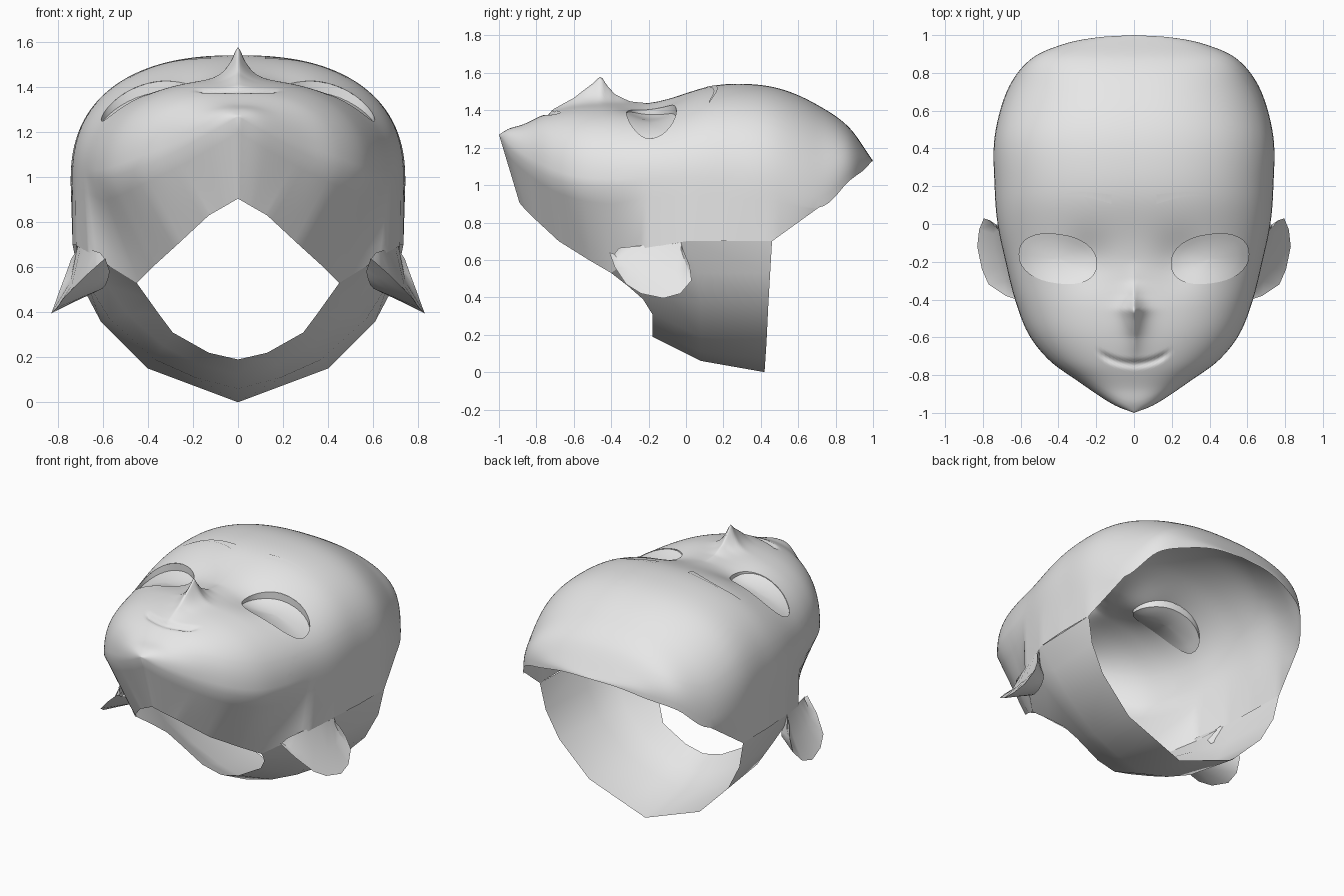
import bpy, bmesh, math
from mathutils import Vector

if "Cube" in bpy.data.objects:
    bpy.data.objects.remove(bpy.data.objects["Cube"])

skin = bpy.data.materials.new("light_grey")
skin.diffuse_color = (0.8, 0.8, 0.8, 1)
skin.use_nodes = True
skin.node_tree.nodes["Principled BSDF"].inputs["Base Color"].default_value = skin.diffuse_color


def lerp(keys, v):
    """Piecewise linear lookup in (position, value) pairs."""
    if v <= keys[0][0]:
        return keys[0][1]
    for (a, p), (b, q) in zip(keys, keys[1:]):
        if v <= b:
            return p + (q - p) * (v - a) / max(b - a, 1e-9)
    return keys[-1][1]


def curve(keys, v):
    """Smooth lookup (Hermite with averaged slopes)."""
    n = len(keys)
    v = min(max(v, keys[0][0]), keys[-1][0])
    i = next(k for k in range(n - 1) if v <= keys[k + 1][0])

    def slope(k):
        a, b = keys[max(k - 1, 0)], keys[min(k + 1, n - 1)]
        return (b[1] - a[1]) / (b[0] - a[0])
    (a, p), (b, q) = keys[i], keys[i + 1]
    h = b - a
    t = (v - a) / h
    return (p * (1 + 2 * t) * (1 - t) ** 2 + q * t * t * (3 - 2 * t)
            + h * slope(i) * t * (1 - t) ** 2 + h * slope(i + 1) * t * t * (t - 1))


def smooth(t):
    t = min(max(t, 0), 1)
    return t * t * (3 - 2 * t)


def cut_hole(bm, loop):
    """Cut a convex counter-clockwise outline (seen from above) out of the mesh."""
    cx, cy = (sum(c) / len(loop) for c in zip(*loop))
    inside = [f for f in bm.faces if (f.calc_center_median().xy - Vector((cx, cy))).length < .3
              and f.calc_center_median().z > 1]
    for (ax, ay), (bx, by) in zip(loop, loop[1:] + loop[:1]):
        no = Vector((by - ay, ax - bx, 0)).normalized()
        co = Vector((ax, ay, 0))
        geom = list({e for f in inside for e in f.edges} | {v for f in inside for v in f.verts}) + inside
        res = bmesh.ops.bisect_plane(bm, geom=geom, dist=1e-5, plane_co=co, plane_no=no)
        faces = {g for g in res['geom'] if isinstance(g, bmesh.types.BMFace)}
        inside = [f for f in faces if (f.calc_center_median() - co).dot(no) < 0]
    bmesh.ops.delete(bm, geom=inside, context='FACES')


def sheet(name, rows, angle, flip=False, hole=None):
    """Skin a grid of points and mirror it across x."""
    bm = bmesh.new()
    vs = [[bm.verts.new(p) for p in r] for r in rows]
    for a, b in zip(vs, vs[1:]):
        for i in range(len(a) - 1):
            f = (a[i], a[i + 1], b[i + 1], b[i])
            bm.faces.new(f[::-1] if flip else f)
    bmesh.ops.remove_doubles(bm, verts=bm.verts, dist=0.0004)
    if hole:
        cut_hole(bm, hole)
    me = bpy.data.meshes.new(name)
    bm.to_mesh(me)
    bm.free()
    me.materials.append(skin)
    ob = bpy.data.objects.new(name, me)
    bpy.context.collection.objects.link(ob)
    bpy.ops.object.select_all(action='DESELECT')
    ob.select_set(True)
    bpy.context.view_layer.objects.active = ob
    bpy.ops.object.shade_smooth_by_angle(angle=math.radians(angle))
    m = ob.modifiers.new("mirror", 'MIRROR')
    m.merge_threshold = 0.0005
    return ob


# Widest outline of the head, chin to crown, and the open edge below it
rim = [(0, -1, 1.27), (.12, -.95, 1.2), (.30, -.83, 1.1), (.45, -.72, 1.04), (.56, -.58, 1.0),
       (.63, -.40, .99), (.68, -.2, 1.0), (.722, 0, 1.0), (.738, .2, .99), (.738, .46, .96),
       (.67, .71, .88), (.55, .87, 1.02), (.38, .95, 1.08), (.2, .987, 1.12), (0, 1, 1.13)]
edge = [(0, -.89, .905), (.06, -.86, .87), (.13, -.82, .83), (.27, -.68, .70), (.38, -.52, .60),
        (.45, -.40, .53), (.66, -.22, .66), (.72, 0, .70), (.735, .2, .70), (.735, .46, .70), rim[10]]
SUB, RAD = 7, 80
LAST = len(rim) - 1
tracks = [list(enumerate(c)) for c in zip(*rim)]
outline = [Vector([curve(tr, i / SUB) for tr in tracks]) for i in range(LAST * SUB + 1)]
width = [(p.y, p.x) for p in outline]
rim_z = [(p.y, p.z) for p in outline]
# Centre line heights, without and with the nose
ridge = [(-1, 1.27), (-.95, 1.30), (-.87, 1.325), (-.75, 1.38), (-.6, 1.42), (-.45, 1.435), (-.3, 1.435),
         (-.2, 1.44), (-.1, 1.46), (.14, 1.53), (.34, 1.54), (.52, 1.51), (.7, 1.43), (.87, 1.31), (1, 1.13)]
nose = [(-.76, 0), (-.68, .02), (-.6, .045), (-.5, .11), (-.455, .15), (-.425, .1),
        (-.38, .05), (-.3, .013), (-.2, 0)]


def face_z(x, y):
    # rounded cross-section
    w, zr = max(lerp(width, y), 1e-5), lerp(rim_z, y)
    k = max(0, 1 - min(abs(x) / w, 1) ** 2.4) ** (1 / 2.4)
    z = zr + (curve(ridge, y) - zr) * k
    # nose, eye socket, mouth crease
    z += lerp(nose, y) * math.exp(-(abs(x) / .05) ** 1.2)
    z -= .03 * math.exp(-((x - .24) / .13) ** 2 - ((y + .19) / .14) ** 2)
    if abs(x) < .19:
        m = abs(y + .74 - 1.6 * x * x)
        z -= .016 * smooth(1 - m / .03) * smooth((.19 - x) / .04)
    return z


# Eye outline, rounded and slightly tilted
def eye_point(a, s=1):
    c, n = math.cos(a), math.sin(a)
    x = .205 * math.copysign(abs(c) ** .88, c)
    y = .13 * math.copysign(abs(n) ** .88, n)
    return .403 + x * s, -.185 + (y + .12 * x) * s


angles = [2 * math.pi * i / 32 for i in range(32)]
eye_loop = [eye_point(a) for a in angles]

# Face shell: rays from the middle to the outline, then down to the open edge
rays = []
for i, r in enumerate(outline):
    k = min(i // SUB, LAST - 1)
    e = r if k >= 10 else Vector(edge[k]).lerp(Vector(edge[k + 1]), i / SUB - k)
    ray = []
    for j in range(RAD + 1):
        u = j / RAD
        u = .6 * u + .4 * math.sin(u * math.pi / 2)
        if j > RAD - 6:
            u = 1 - (1 - u) * (RAD - j) / 6
        x, y = r.x * u, r.y * u
        ray.append((x, y, r.z if j == RAD else face_z(x, y)))
    ray += [r.lerp(e, s / 5) for s in range(1, 6)]
    rays.append(ray)
sheet("face", rays, 50, flip=True, hole=eye_loop)

# Eyes: hollow plates set back under the upper lid, flush at the lower lid
eye_rows = []
for a in angles + angles[:1]:
    row = [(*eye_point(a), face_z(*eye_point(a)))]
    for s in (1, .85, .7, .5, .3, .1, 0):
        x, y = eye_point(a, s)
        row.append((x, y, face_z(x, y) - .025 - .022 * s * math.sin(a) - .015 * (1 - s * s)))
    eye_rows.append(row)
sheet("eye", eye_rows, 40, flip=True)

# Back of the head: bowl between the open crown and the neck hole
crown = [(0, .42, 0), (.2, .425, .075), (.4, .43, .15), (.61, .44, .36), (.70, .45, .53), (.735, .46, .70)]
middle = [(0, .08, .06), (.19, .08, .11), (.37, .08, .19), (.57, .08, .37), (.67, .06, .53), (.72, 0, .70)]
low = [(0, -.05, .125), (.17, -.05, .165), (.33, -.05, .25), (.49, -.08, .39), (.58, -.12, .52), (.66, -.22, .66)]
neck = [(0, -.18, .19), (.13, -.18, .22), (.29, -.18, .31), (.35, -.23, .39), (.40, -.31, .46), (.45, -.40, .53)]
sheet("back_of_head", [crown, middle, low, neck], 60)

# Ears: flared flap, outer rim joined to the cheek in front and the skull behind
flap = [(.70, -.04, .70), (.74, -.01, .64), (.765, .02, .57), (.795, .03, .49), (.82, -.03, .42),
        (.83, -.12, .395), (.805, -.24, .42), (.77, -.32, .47), (.68, -.38, .56), (.59, -.41, .64)]
front, back = Vector((.66, -.2, .68)), Vector((.62, -.15, .55))
ear = []
for p in flap:
    p = Vector(p)
    d = (p.y - front.y) * .75
    f = front + Vector((.3 * d, d, .1 * d))
    d = (p.y - back.y) * .55
    b = back + Vector((.35 * d, d, (p.z - back.z) * .35))
    hollow = f.lerp(p, .5) + Vector((-.015, 0, -.02))
    ear.append([f, hollow, p, b.lerp(p, .45), b])
sheet("ear", ear, 60)

# Eyebrows: thin tapered plates lying on the forehead
upper = [(.117, .155), (.25, .168), (.36, .162), (.48, .127)]
lower = [(.117, .105), (.25, .142), (.36, .147), (.48, .121)]
brow = []
for i in range(17):
    x = .12 + .36 * i / 16
    brow.append([(x, y, face_z(x, y) + .005) for y in (curve(upper, x), curve(lower, x))])
sheet("eyebrow", brow, 40, flip=True)
